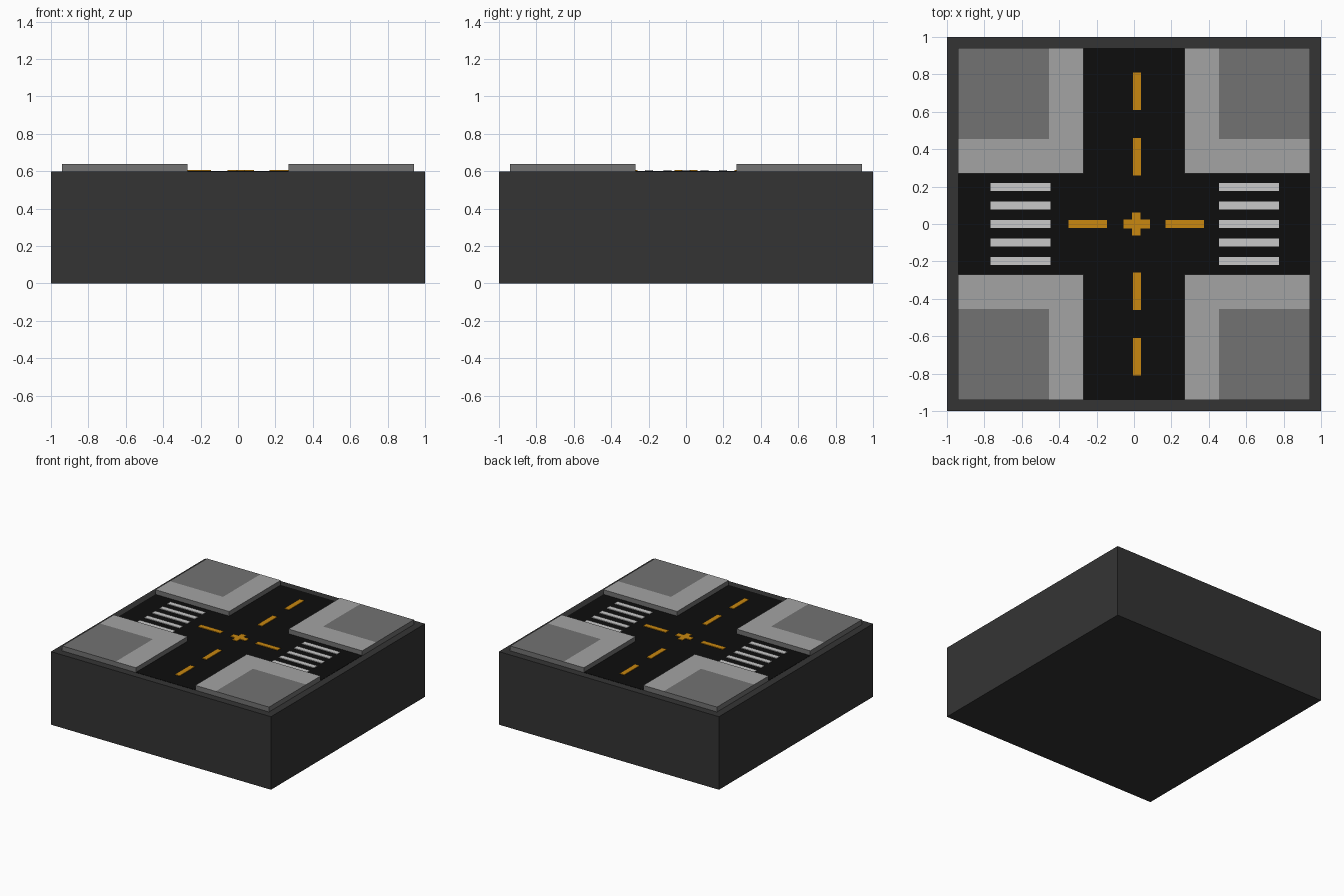
import bpy, bmesh
from mathutils import Vector

cube = bpy.data.objects.get("Cube")
if cube:
    bpy.data.objects.remove(cube, do_unlink=True)


def material(name, r, g, b):
    m = bpy.data.materials.new(name)
    m.use_nodes = True
    m.diffuse_color = (r, g, b, 1)
    m.node_tree.nodes["Principled BSDF"].inputs["Base Color"].default_value = (r, g, b, 1)
    return m


BASE = material("charcoal base", 0.034, 0.034, 0.034)
ASPHALT = material("black asphalt", 0.004, 0.004, 0.004)
WALK = material("light pavement", 0.366, 0.366, 0.366)
LOT = material("grey concrete", 0.171, 0.171, 0.171)
WHITE = material("white paint", 0.578, 0.578, 0.578)
AMBER = material("amber paint", 0.578, 0.242, 0.005)

EDGE, ROAD, KERB = 0.94, 0.27, 0.455   # plot edge, road half width, inner lot edge
GROUND, SURFACE, PAINT, TOP = 0.6, 0.602, 0.607, 0.64
MID = 0.015                            # centre of the lane markings


def box(name, x0, x1, y0, y1, z0, z1, *mats):
    bm = bmesh.new()
    bmesh.ops.create_cube(bm, size=1)
    for v in bm.verts:
        v.co = Vector(((x0 + x1) / 2 + v.co.x * (x1 - x0),
                       (y0 + y1) / 2 + v.co.y * (y1 - y0),
                       (z0 + z1) / 2 + v.co.z * (z1 - z0)))
    me = bpy.data.meshes.new(name)
    bm.to_mesh(me)
    bm.free()
    for m in mats:
        me.materials.append(m)
    ob = bpy.data.objects.new(name, me)
    bpy.context.collection.objects.link(ob)
    return ob


def marking(name, cx, cy, w, d, mat):
    return box(name, cx - w / 2, cx + w / 2, cy - d / 2, cy + d / 2, SURFACE, PAINT, mat)


# Ground block and the two crossing roads
box("base_block", -1, 1, -1, 1, 0, GROUND, BASE)
box("main_road", -ROAD, ROAD, -EDGE, EDGE, GROUND, SURFACE, ASPHALT)
for side, s in (("left", 1), ("right", -1)):
    a, b = sorted((s * ROAD, s * EDGE))
    box(f"side_road_{side}", a, b, -ROAD, ROAD, GROUND, SURFACE, ASPHALT)

# Raised corner plots: top face cut so that an L-shaped walk borders the lot
for xname, sx in (("left", 1), ("right", -1)):
    for yname, sy in (("front", -1), ("back", 1)):
        xa, xb = sorted((sx * ROAD, sx * EDGE))
        ya, yb = sorted((sy * ROAD, sy * EDGE))
        ob = box(f"corner_plot_{yname}_{xname}", xa, xb, ya, yb, GROUND, TOP, LOT, WALK)
        bm = bmesh.new()
        bm.from_mesh(ob.data)
        for co, no in (((sx * KERB, 0, 0), (1, 0, 0)), ((0, sy * KERB, 0), (0, 1, 0))):
            bmesh.ops.bisect_plane(bm, geom=bm.verts[:] + bm.edges[:] + bm.faces[:],
                                   plane_co=co, plane_no=no)
        for f in bm.faces:
            c = f.calc_center_median()
            if f.normal.z > 0.5 and min(abs(c.x), abs(c.y)) < KERB:
                f.material_index = 1
        bm.to_mesh(ob.data)
        bm.free()

# Amber lane dashes
for i, y in enumerate((-0.71, -0.36, 0.36, 0.71)):
    marking(f"main_road_dash_{i + 1}", MID, y, 0.043, 0.2, AMBER)
for side, s in (("left", 1), ("right", -1)):
    marking(f"side_road_dash_{side}", MID - 0.003 + s * 0.26, 0, 0.205, 0.043, AMBER)

# Centre cross, made of one bar and two stubs
marking("centre_bar", MID, 0, 0.14, 0.046, AMBER)
for end, s in (("back", 1), ("front", -1)):
    marking(f"centre_stub_{end}", MID - 0.003, s * 0.0425, 0.046, 0.039, AMBER)

# Zebra crossings
for side, x in (("left", 0.615), ("right", -0.607)):
    for i in range(5):
        marking(f"crossing_{side}_stripe_{i + 1}", x, (i - 2) * 0.099, 0.323, 0.043, WHITE)
